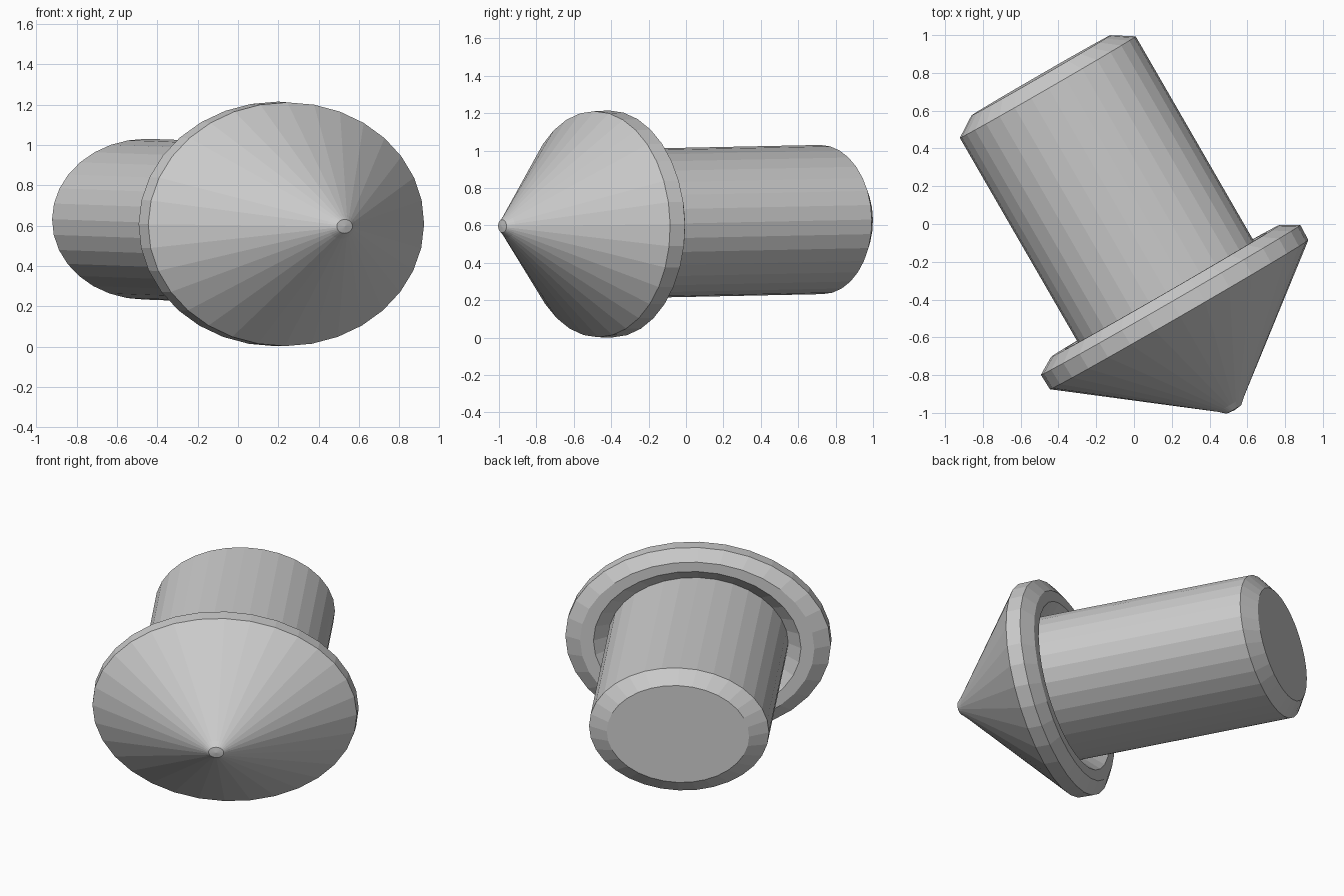
import bpy, bmesh, math
from mathutils import Vector

if "Cube" in bpy.data.objects:
    bpy.data.objects.remove(bpy.data.objects["Cube"])

SIDES = 32
TILT = 0.018                       # slight rise of the axis towards the back
axis = Vector((-0.5, 0.866, TILT)).normalized()
side = Vector((0.866, 0.5, 0.0)).normalized()
up = side.cross(axis)
centre = Vector((-0.0286, -0.0165, 0.616))


def turned(name, profile, squash):
    """Flat-faced elliptical turning; profile is (radius, distance along axis)."""
    bm = bmesh.new()
    rings = []
    for r, t in profile:
        c = centre + axis * t
        if r == 0:
            rings.append([bm.verts.new(c)])
            continue
        rings.append([bm.verts.new(c + side * r * math.cos(a) + up * r * squash * math.sin(a))
                      for a in (2 * math.pi * i / SIDES for i in range(SIDES))])
    for lo, hi in zip(rings, rings[1:]):
        for i in range(SIDES):
            j = (i + 1) % SIDES
            if len(lo) == 1:
                bm.faces.new((lo[0], hi[j], hi[i]))
            else:
                bm.faces.new((lo[i], lo[j], hi[j], hi[i]))
    for ring in (rings[0], rings[-1]):
        if len(ring) > 1:
            bm.faces.new(ring)
    bmesh.ops.recalc_face_normals(bm, faces=bm.faces)
    mesh = bpy.data.meshes.new(name)
    bm.to_mesh(mesh)
    bm.free()
    ob = bpy.data.objects.new(name, mesh)
    bpy.context.collection.objects.link(ob)
    return ob


# Pointed head: blunt tip, cone, bevelled rim and sloped recess around the shaft
turned("pointed_head", [
    (0, -1.12), (0.045, -1.115), (0.08, -1.083),
    (0.79, -0.535), (0.793, -0.445), (0.70, -0.39),
    (0.62, -0.39), (0.50, -0.49)], 0.765)

# Shaft with chamfered back end
turned("shaft", [(0.5375, -0.50), (0.5375, 0.856), (0.425, 0.928)], 0.742)
